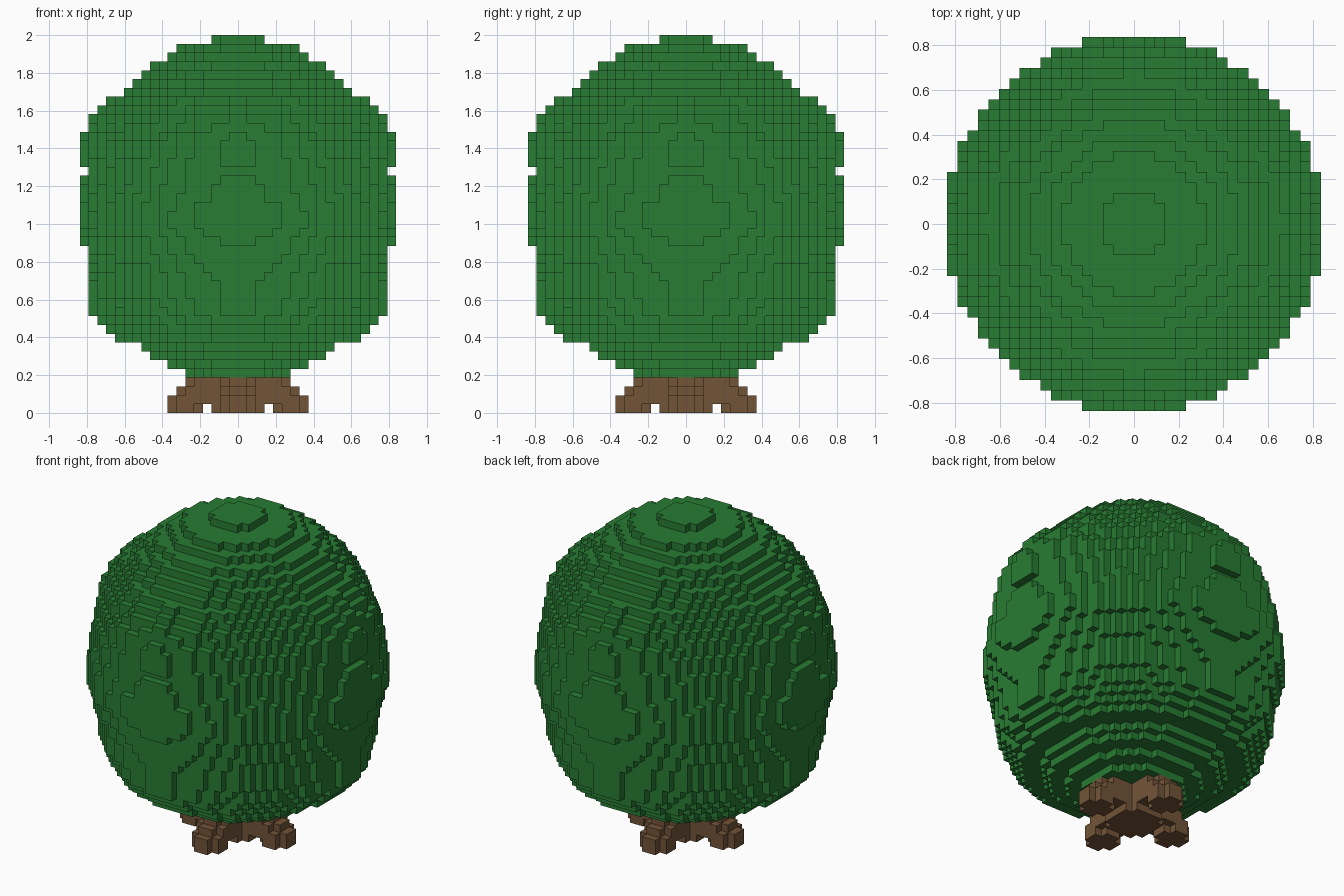
import bpy
import bmesh
from math import atan2, cos, hypot, sqrt
from mathutils import Vector

if "Cube" in bpy.data.objects:
    bpy.data.objects.remove(bpy.data.objects["Cube"], do_unlink=True)

LAYERS = 43
SIZE = 2 / LAYERS          # edge of one block
TRUNK_LAYERS = 4
MIDDLE = 22                # widest layer of the foliage
SPAN = range(-18, 18)

# Foliage radius in blocks along the axes for each layer, from the bottom up
FOLIAGE = [6.2, 8.2, 10.2, 11.3, 13.9, 14.9, 15.9,
           16.6, 16.6, 16.6, 16.6, 16.75, 16.9, 17.2, 17.4,
           17.57, 18.0, 18.35, 18.35, 18.1, 17.8, 17.7, 17.6,
           17.49, 17.65, 17.65, 17.65, 17.53, 16.8, 16.6,
           15.6, 14.6, 13.4, 12.4, 11.2, 10.2, 8.3, 6.7, 2.95]


def material(name, colour):
    mat = bpy.data.materials.new(name)
    mat.use_nodes = True
    mat.diffuse_color = (*colour, 1)
    bsdf = mat.node_tree.nodes["Principled BSDF"]
    bsdf.inputs["Base Color"].default_value = (*colour, 1)
    bsdf.inputs["Roughness"].default_value = 1
    return mat


def disc(radius, layer, cx=0, cy=0):
    """Blocks of one layer whose centres lie within a circle."""
    return {(x, y, layer) for x in SPAN for y in SPAN
            if hypot(x + .5 - cx, y + .5 - cy) <= radius}


def bulged_disc(axial, diagonal, layer):
    """Blocks of one layer, reaching further along the axes than between them."""
    blocks = set()
    for x, y, z in disc(axial, layer):
        px, py = x + .5, y + .5
        bulge = cos(2 * atan2(py, px)) ** 2
        if hypot(px, py) <= diagonal + (axial - diagonal) * bulge:
            blocks.add((x, y, z))
    return blocks


def block_object(name, blocks, mat):
    """Mesh of the outward faces of a set of blocks."""
    bm = bmesh.new()
    corners = {}

    def corner(p):
        key = tuple(round(c) for c in p)
        if key not in corners:
            corners[key] = bm.verts.new(Vector(key) * SIZE)
        return corners[key]

    for block in blocks:
        centre = Vector(block) + Vector((.5, .5, .5))
        for axis in range(3):
            for sign in (-1, 1):
                beside = list(block)
                beside[axis] += sign
                if tuple(beside) in blocks:
                    continue
                n, u, v = Vector(), Vector(), Vector()
                n[axis] = sign / 2
                u[(axis + 1) % 3] = sign / 2
                v[(axis + 2) % 3] = 1 / 2
                m = centre + n
                bm.faces.new([corner(m + u * a + v * b)
                              for a, b in ((-1, -1), (1, -1), (1, 1), (-1, 1))])
    mesh = bpy.data.meshes.new(name)
    bm.to_mesh(mesh)
    bm.free()
    mesh.materials.append(mat)
    obj = bpy.data.objects.new(name, mesh)
    bpy.context.collection.objects.link(obj)


leaf_green = material("leaf green", (0.021, 0.2, 0.033))
bark_brown = material("bark brown", (0.168, 0.088, 0.039))

# Foliage: an egg shape, fuller below, that bulges towards the four sides
foliage = set()
for i, axial in enumerate(FOLIAGE):
    layer = TRUNK_LAYERS + i
    half_height = 20.4 if layer > MIDDLE else 22.5
    diagonal = 18 * sqrt(1 - ((layer - MIDDLE) / half_height) ** 2)
    foliage |= bulged_disc(axial, min(axial, diagonal), layer)
block_object("foliage", foliage, leaf_green)

# Trunk: a round core with four roots that step outwards to the ground
trunk = set()
for layer in range(TRUNK_LAYERS):
    trunk |= disc(3, layer)
    reach = min(6, 7 - layer)
    start = reach if layer == 0 else 3
    for dx, dy in ((1, 0), (0, 1), (-1, 0), (0, -1)):
        for step in range(start, reach + 1):
            trunk |= disc(2, layer, dx * step, dy * step)
block_object("trunk", trunk, bark_brown)
